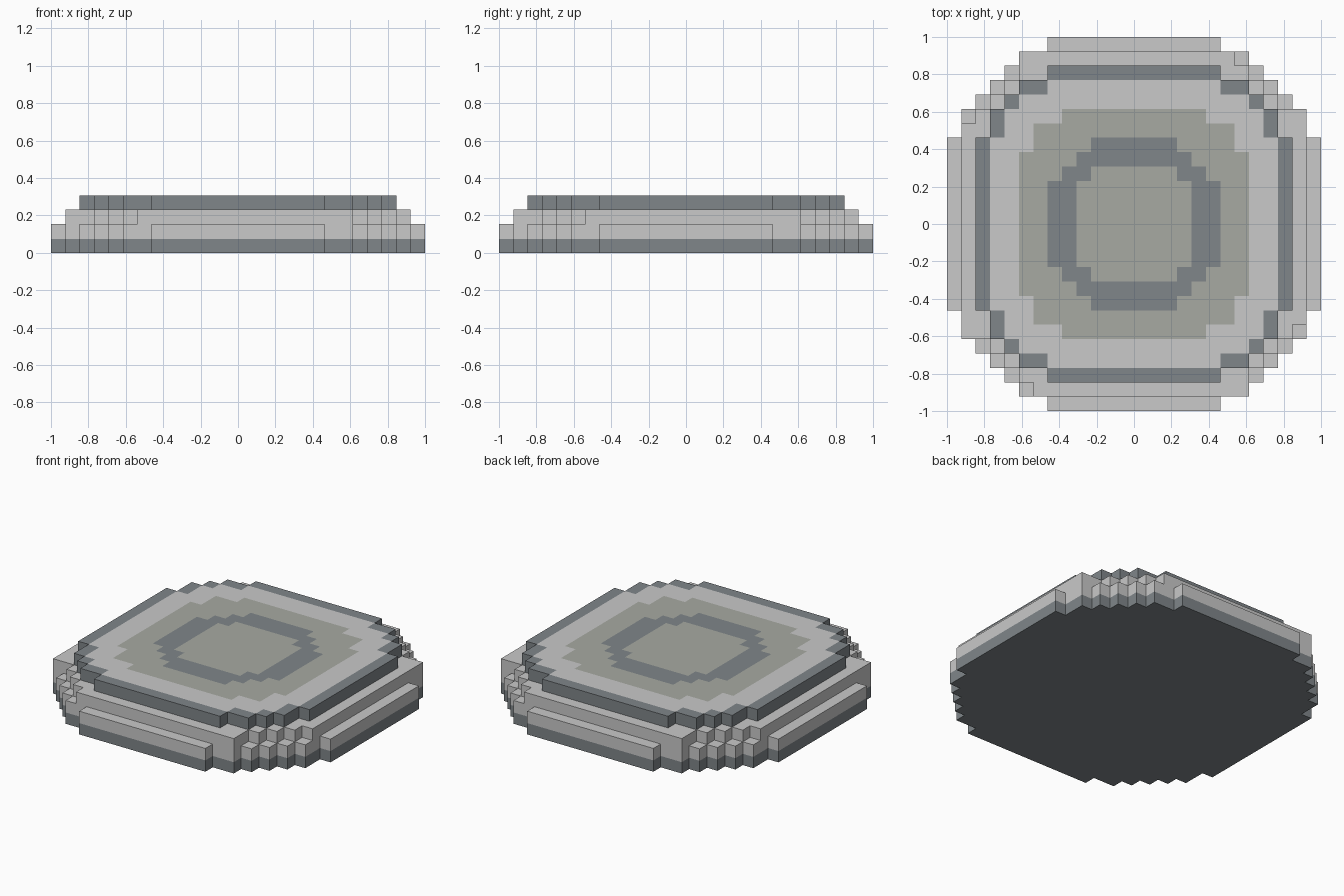
import bpy, bmesh, math
from mathutils import Vector

if "Cube" in bpy.data.objects:
    bpy.data.objects.remove(bpy.data.objects["Cube"])

U = 1 / 13  # one step of the stepped outline


def material(name, srgb):
    m = bpy.data.materials.new(name)
    m.diffuse_color = [((c + 0.055) / 1.055) ** 2.4 for c in srgb] + [1]
    m.use_nodes = True
    m.node_tree.nodes["Principled BSDF"].inputs["Base Color"].default_value = m.diffuse_color
    return m


DARK = material("slate grey", (0.50, 0.525, 0.54))
LIGHT = material("light stone", (0.79, 0.79, 0.79))
GREEN = material("greenish stone", (0.655, 0.665, 0.635))


def inside(corners, i, j):
    """Cell (i, j) lies in a union of centred boxes given by their corners."""
    a, b = abs(i + 0.5), abs(j + 0.5)
    return any(a < cx and b < cy for cx, cy in corners)


def mirrored(corners):
    return corners + [(b, a) for a, b in corners]


def tier(name, z0, z1, corners, mats, gaps=(), rule=None):
    """Extruded stepped slab; rule picks the colour of each top cell."""
    bm = bmesh.new()
    verts = {}

    def v(i, j):
        if (i, j) not in verts:
            verts[i, j] = bm.verts.new((i * U, j * U, z0))
        return verts[i, j]

    for i in range(-13, 13):
        for j in range(-13, 13):
            if inside(corners, i, j) and (i, j) not in gaps:
                bm.faces.new((v(i, j), v(i + 1, j), v(i + 1, j + 1), v(i, j + 1)))
    up = bmesh.ops.extrude_face_region(bm, geom=bm.faces[:], use_keep_orig=True)
    for g in up["geom"]:
        if isinstance(g, bmesh.types.BMVert):
            g.co.z = z1
    bmesh.ops.recalc_face_normals(bm, faces=bm.faces[:])
    if rule:
        for f in bm.faces:
            if f.normal.z > 0.5:
                c = f.calc_center_median() / U
                f.material_index = rule(math.floor(c.x), math.floor(c.y))
    bmesh.ops.dissolve_limit(bm, angle_limit=0.01, verts=bm.verts[:],
                             edges=bm.edges[:], delimit={'MATERIAL'})
    me = bpy.data.meshes.new(name)
    bm.to_mesh(me)
    bm.free()
    for m in mats:
        me.materials.append(m)
    ob = bpy.data.objects.new(name, me)
    bpy.context.collection.objects.link(ob)
    return ob


# Stepped outlines
BASE = mirrored([(13, 6), (12, 8), (11, 9), (10, 10)])
MIDDLE = mirrored([(12, 8), (11, 8), (10, 9)])
TOP = mirrored([(11, 6), (10, 8), (9, 9)])
# Painted zones on the top
PALE = mirrored([(10, 6), (9, 8)])
FIELD = mirrored([(8, 5), (7, 7)])
RING = mirrored([(6, 3), (5, 4)])
CENTRE = mirrored([(4, 3)])


def top_colour(i, j):
    if inside(CENTRE, i, j):
        return 2
    if inside(RING, i, j):
        return 0
    if inside(FIELD, i, j):
        return 2
    return 1 if inside(PALE, i, j) else 0


# Base: dark foot with a pale step above it
tier("base_foot", 0, U * 0.97, BASE, [DARK])
tier("base_step", U * 0.97, 2 * U, BASE, [LIGHT])
# Middle step with four notches in rotational symmetry
tier("middle_step", 2 * U, 3 * U, MIDDLE, [LIGHT],
     gaps={(7, 11), (-8, -12), (-12, 7), (11, -8)})
# Top slab with dark rim and painted rings
tier("top_slab", 3 * U, 4 * U, TOP, [DARK, LIGHT, GREEN], rule=top_colour)
